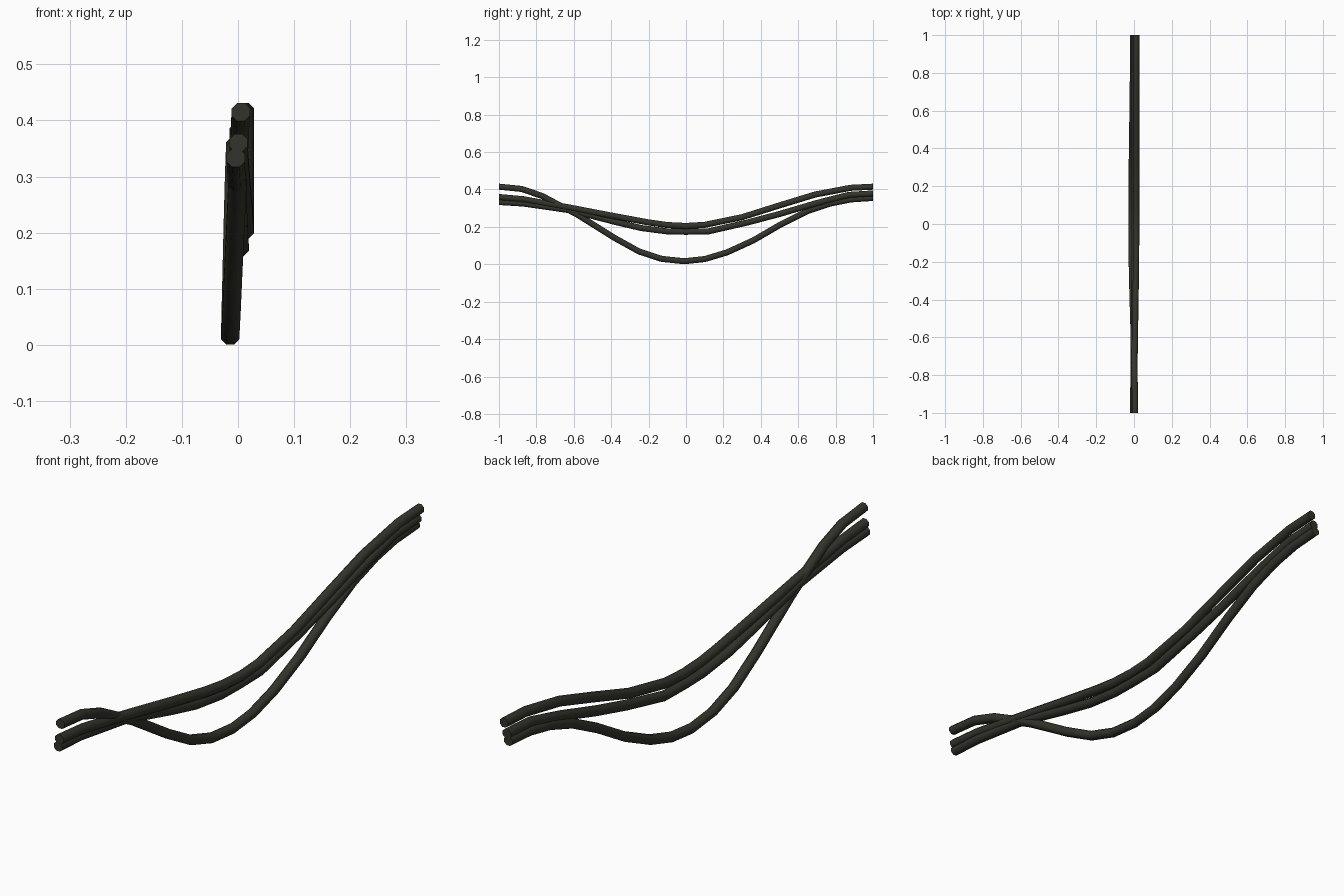
import bpy, bmesh, math
from mathutils import Vector

if "Cube" in bpy.data.objects:
    bpy.data.objects.remove(bpy.data.objects["Cube"])

RADIUS, SIDES = 0.0175, 8

mat = bpy.data.materials.new("dark olive rubber")
mat.diffuse_color = (0.034, 0.034, 0.025, 1)
mat.use_nodes = True
mat.node_tree.nodes["Principled BSDF"].inputs["Base Color"].default_value = mat.diffuse_color


def cable(name, xs, path):
    """Sweep an octagon along (y, z) points; x blends front, middle, back."""
    pts = []
    for y, z in path:
        t = 0.5 + 0.5 * math.cos(math.pi * abs(y))   # 1 in the middle, 0 at ends
        end = xs[0] if y < 0 else xs[2]
        pts.append(Vector((end + (xs[1] - end) * t, y, z)))
    bm = bmesh.new()
    rings = []
    for i, p in enumerate(pts):
        if i in (0, len(pts) - 1):
            tan = Vector((0, 1, 0))
        else:
            tan = ((p - pts[i - 1]).normalized() + (pts[i + 1] - p).normalized()).normalized()
        side = Vector((1, 0, 0))
        up = side.cross(tan).normalized()
        ring = []
        for k in range(SIDES):
            a = 2 * math.pi * (k + 0.5) / SIDES
            ring.append(bm.verts.new(p + RADIUS * (side * math.cos(a) + up * math.sin(a))))
        rings.append(ring)
    for r0, r1 in zip(rings, rings[1:]):
        for k in range(SIDES):
            j = (k + 1) % SIDES
            bm.faces.new((r0[k], r0[j], r1[j], r1[k]))
    # end caps
    bm.faces.new(rings[0])
    bm.faces.new(rings[-1])
    bmesh.ops.recalc_face_normals(bm, faces=bm.faces)
    me = bpy.data.meshes.new(name)
    bm.to_mesh(me)
    bm.free()
    me.materials.append(mat)
    ob = bpy.data.objects.new(name, me)
    bpy.context.collection.objects.link(ob)
    bpy.context.view_layer.objects.active = ob
    ob.select_set(True)
    bpy.ops.object.shade_smooth_by_angle(angle=math.radians(50))
    ob.select_set(False)


# deep sagging cable
cable("low_cable", (0.005, -0.014, -0.005), [
    (-1, .415), (-.88, .403), (-.77, .366), (-.58, .265), (-.38, .14), (-.25, .068),
    (-.13, .029), (-.01, .0165), (.1, .028), (.22, .064), (.36, .128), (.51, .215),
    (.65, .285), (.77, .325), (.88, .347), (1, .355)])

# shallow upper cable
cable("upper_cable", (0.001, 0.012, 0.012), [
    (-1, .36), (-.87, .348), (-.62, .303), (-.38, .257), (-.2, .224), (-.1, .21),
    (0, .205), (.1, .211), (.3, .252), (.5, .315), (.69, .373), (.88, .409), (1, .415)])

# shallow middle cable
cable("middle_cable", (-0.004, 0.003, 0.001), [
    (-1, .333), (-.87, .325), (-.62, .289), (-.38, .227), (-.24, .194), (-.1, .176),
    (0, .174), (.12, .176), (.33, .224), (.5, .269), (.7, .328), (.87, .371), (1, .379)])
